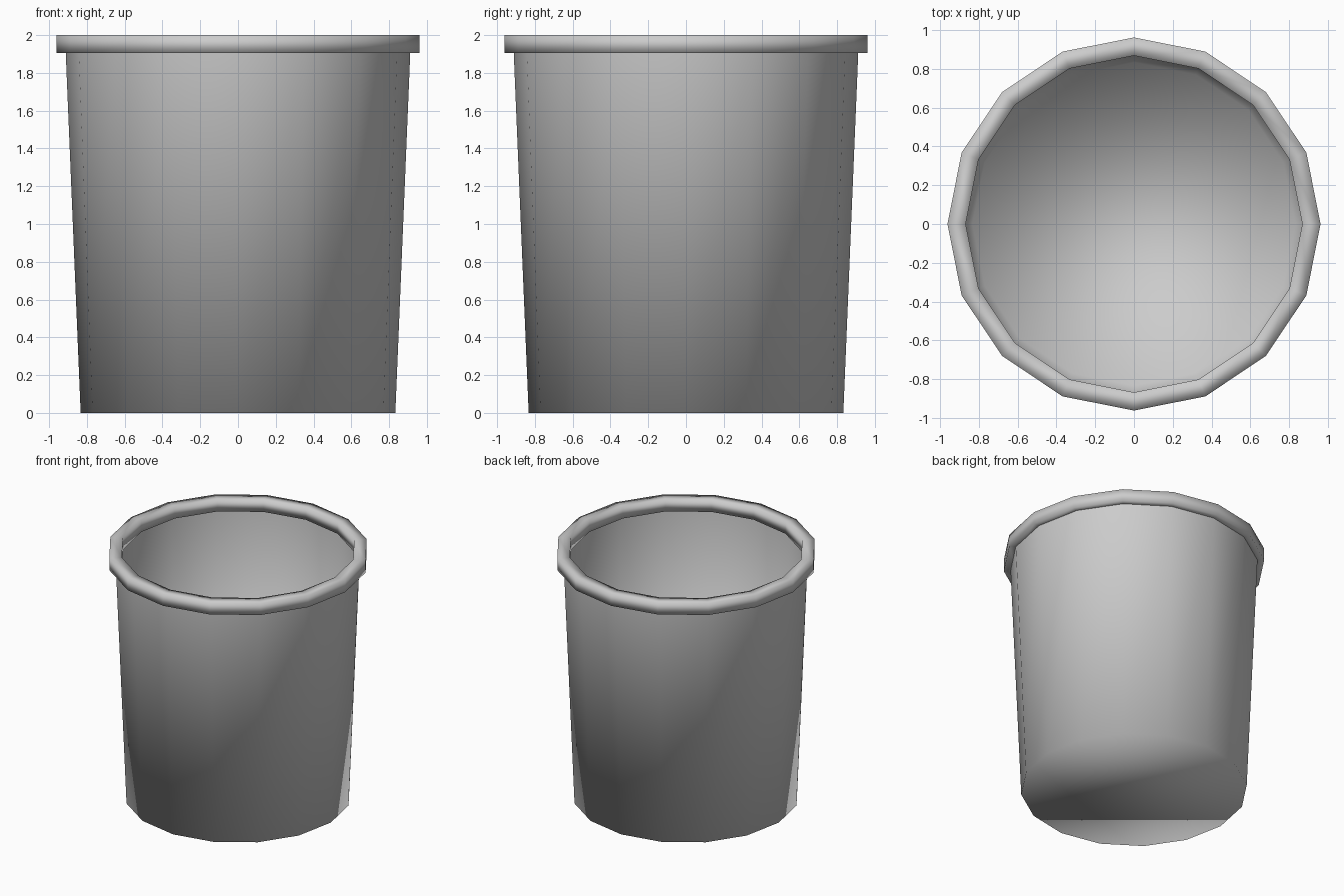
import bpy, bmesh, math

if "Cube" in bpy.data.objects:
    bpy.data.objects.remove(bpy.data.objects["Cube"])

SIDES = 16


def ring(bm, radius, z):
    step = 2 * math.pi / SIDES
    return [bm.verts.new((radius * math.cos(i * step), radius * math.sin(i * step), z))
            for i in range(SIDES)]


def bridge(bm, a, b):
    for i in range(SIDES):
        j = (i + 1) % SIDES
        bm.faces.new((a[i], a[j], b[j], b[i]))


def finish(bm, name):
    mesh = bpy.data.meshes.new(name)
    bm.to_mesh(mesh)
    bm.free()
    for face in mesh.polygons:
        face.use_smooth = True
    obj = bpy.data.objects.new(name, mesh)
    bpy.context.collection.objects.link(obj)
    return obj


# Bucket body: a thin tapered sheet with a floor, faces turned to the inside
bm = bmesh.new()
bottom, top = ring(bm, 0.833, 0), ring(bm, 0.914, 1.955)
bridge(bm, bottom, top)
bm.faces.new(bottom[::-1])
bmesh.ops.reverse_faces(bm, faces=bm.faces[:])
finish(bm, "bucket_body")

# Rim: a square-section band straddling the top edge of the wall
bm = bmesh.new()
profile = [(0.868, 1.905), (0.962, 1.905), (0.962, 2.0), (0.868, 2.0)]
rings = [ring(bm, r, z) for r, z in profile]
for k in range(4):
    bridge(bm, rings[k], rings[(k + 1) % 4])
bmesh.ops.recalc_face_normals(bm, faces=bm.faces[:])
finish(bm, "rim")
